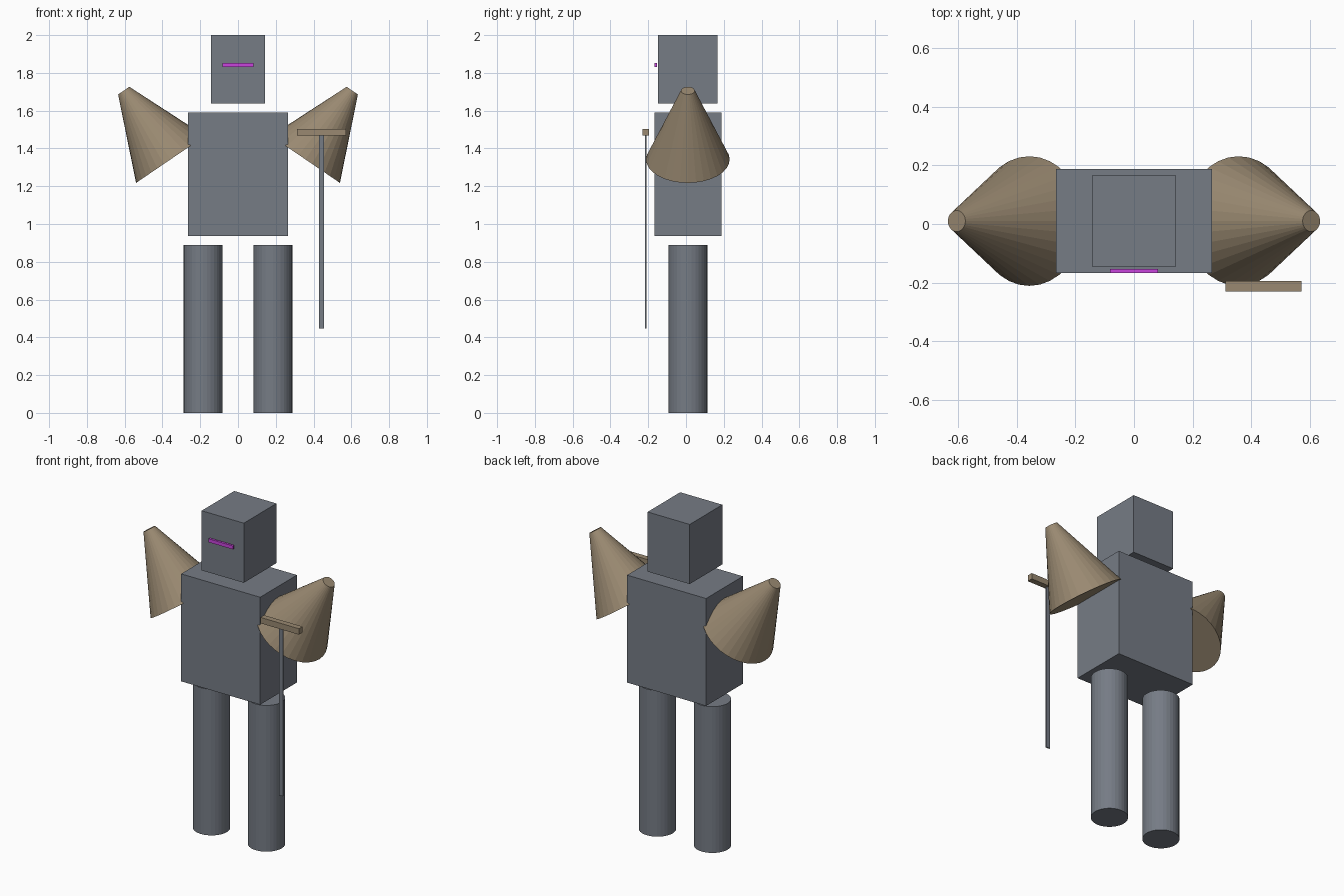
import bpy
import math
from mathutils import Vector

if "Cube" in bpy.data.objects:
    bpy.data.objects.remove(bpy.data.objects["Cube"])

CY = 0.01  # depth centre of the body


def material(name, rgb):
    m = bpy.data.materials.new(name)
    m.diffuse_color = (*rgb, 1)
    m.use_nodes = True
    m.node_tree.nodes["Principled BSDF"].inputs["Base Color"].default_value = m.diffuse_color
    return m


steel = material("steel grey", (0.18, 0.2, 0.235))
leather = material("tan brown", (0.32, 0.25, 0.165))
glow = material("bright violet", (0.58, 0.06, 0.72))


def box(name, lo, hi, mat):
    lo, hi = Vector(lo), Vector(hi)
    bpy.ops.mesh.primitive_cube_add(size=1, location=(lo + hi) / 2)
    ob = bpy.context.object
    ob.name = name
    ob.scale = hi - lo
    ob.data.materials.append(mat)


def cone(name, start, end, r1, r2, mat):
    start, end = Vector(start), Vector(end)
    axis = end - start
    bpy.ops.mesh.primitive_cone_add(vertices=32, radius1=r1, radius2=r2,
                                    depth=axis.length, location=(start + end) / 2)
    ob = bpy.context.object
    ob.name = name
    # tilt about the depth axis only
    ob.rotation_euler = (0, math.atan2(axis.x, axis.z), 0)
    ob.data.materials.append(mat)


# Head, visor slit and torso
box("head", (-0.142, -0.147, 1.637), (0.142, 0.167, 2.0), steel)
box("visor_slit", (-0.082, -0.167, 1.832), (0.082, -0.154, 1.853), glow)
box("torso", (-0.266, -0.167, 0.936), (0.266, 0.187, 1.59), steel)

# Legs and flared shoulder cones
for side, s in (("left", -1), ("right", 1)):
    cone(side + "_leg", (s * 0.185, CY, 0), (s * 0.185, CY, 0.89), 0.103, 0.103, steel)
    cone(side + "_shoulder", (s * 0.357, CY, 1.342), (s * 0.605, CY, 1.706),
         0.221, 0.036, leather)

# Sword: crossguard and thin blade
box("crossguard", (0.312, -0.23, 1.468), (0.572, -0.195, 1.504), leather)
box("blade", (0.428, -0.217, 0.447), (0.454, -0.209, 1.468), steel)
